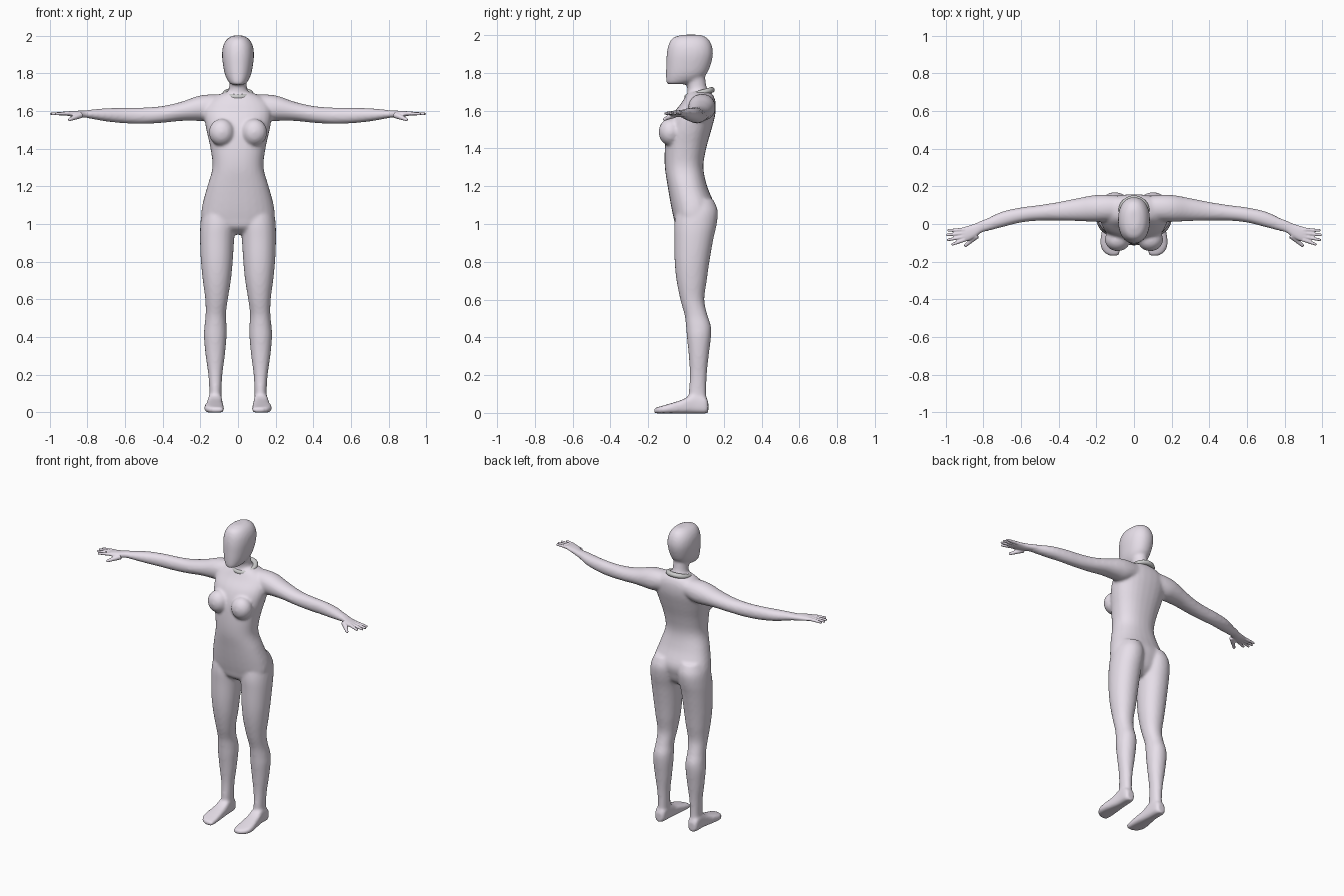
import bpy, bmesh, math
from mathutils import Vector, Matrix


def material(name, rgb):
    m = bpy.data.materials.new(name)
    m.diffuse_color = (*rgb, 1)
    return m


SKIN = material("pale_lilac", (0.80, 0.74, 0.82))
METAL = material("soft_grey", (0.62, 0.63, 0.62))


def spline(rows, steps=5):
    """Catmull-Rom resampling of section rows."""
    out = []
    for i in range(len(rows) - 1):
        p = [rows[max(0, min(len(rows) - 1, i + k))] for k in (-1, 0, 1, 2)]
        for s in range(steps):
            t = s / steps
            out.append([0.5 * (2 * b + (c - a) * t + (2 * a - 5 * b + 4 * c - d) * t * t
                               + (3 * b - a - 3 * c + d) * t ** 3) for a, b, c, d in zip(*p)])
    return out + [list(rows[-1])]


def loft(bm, rows, axis, power=2.0, flip=1, n=28):
    """Rows are (position on axis, a0, a1, b0, b1); a and b are the other two axes."""
    rings = []
    for u, a0, a1, b0, b1 in spline(rows):
        ring = []
        for k in range(n):
            t = 2 * math.pi * k / n
            c, s = math.cos(t), math.sin(t)
            a = (a0 + a1) / 2 + (a1 - a0) / 2 * math.copysign(abs(c) ** (2 / power), c)
            b = (b0 + b1) / 2 + (b1 - b0) / 2 * math.copysign(abs(s) ** (2 / power), s)
            x, y, z = {"x": (u, a, b), "y": (a, u, b), "z": (a, b, u)}[axis]
            ring.append(bm.verts.new((x * flip, y, z)))
        rings.append(ring)
    for r, q in zip(rings, rings[1:]):
        for k in range(n):
            bm.faces.new((r[k], r[(k + 1) % n], q[(k + 1) % n], q[k]))
    bm.faces.new(rings[0])
    bm.faces.new(rings[-1])


def ball(bm, centre, radii):
    bmesh.ops.create_uvsphere(bm, u_segments=24, v_segments=16, radius=1,
                              matrix=Matrix.Translation(centre) @ Matrix.Diagonal((*radii, 1)))


def finger(bm, p0, p1, r0, r1):
    p0, p1 = Vector(p0), Vector(p1)
    d = p1 - p0
    rot = d.to_track_quat("Z", "Y").to_matrix().to_4x4()
    bmesh.ops.create_cone(bm, cap_ends=True, segments=12, radius1=r0, radius2=r1, depth=d.length,
                          matrix=Matrix.Translation((p0 + p1) / 2) @ rot)
    ball(bm, p1, (r1, r1, r1))


def finish(name, bm, voxel, smooth):
    bmesh.ops.recalc_face_normals(bm, faces=bm.faces)
    me = bpy.data.meshes.new(name)
    bm.to_mesh(me)
    bm.free()
    ob = bpy.data.objects.new(name, me)
    bpy.context.collection.objects.link(ob)
    me.materials.append(SKIN)
    r = ob.modifiers.new("fuse", "REMESH")
    r.mode, r.voxel_size, r.use_smooth_shade = "VOXEL", voxel, True
    s = ob.modifiers.new("soften", "SMOOTH")
    s.factor, s.iterations = 0.5, smooth
    return ob


body = bmesh.new()

# torso
loft(body, [
    (0.945, -0.07, 0.07, 0.00, 0.08), (0.98, -0.15, 0.15, -0.05, 0.12),
    (1.03, -0.192, 0.192, -0.065, 0.14), (1.10, -0.19, 0.19, -0.08, 0.15),
    (1.20, -0.163, 0.163, -0.097, 0.112), (1.30, -0.136, 0.136, -0.112, 0.092),
    (1.40, -0.146, 0.146, -0.112, 0.107), (1.50, -0.168, 0.168, -0.10, 0.135),
    (1.58, -0.18, 0.18, -0.07, 0.155), (1.64, -0.17, 0.17, -0.025, 0.157),
    (1.68, -0.12, 0.12, 0.00, 0.145), (1.70, -0.07, 0.07, 0.015, 0.125)], "z", 2.3)

# neck
loft(body, [(1.62, -0.09, 0.09, -0.01, 0.14), (1.68, -0.062, 0.062, 0.005, 0.127),
            (1.73, -0.047, 0.047, 0.005, 0.108), (1.80, -0.05, 0.05, -0.02, 0.10)], "z")

# head
loft(body, [
    (1.74, -0.034, 0.034, -0.10, -0.01), (1.755, -0.05, 0.05, -0.105, 0.055),
    (1.79, -0.068, 0.068, -0.106, 0.105), (1.84, -0.079, 0.079, -0.105, 0.13),
    (1.90, -0.085, 0.085, -0.102, 0.143), (1.95, -0.078, 0.078, -0.092, 0.135),
    (1.985, -0.056, 0.056, -0.07, 0.112), (2.002, -0.024, 0.024, -0.02, 0.075)], "z", 2.2)

for side in (1, -1):
    # leg
    loft(body, [
        (0.04, 0.088, 0.158, 0.02, 0.115), (0.10, 0.088, 0.152, 0.015, 0.108),
        (0.20, 0.083, 0.158, 0.02, 0.11), (0.30, 0.070, 0.172, 0.015, 0.12),
        (0.40, 0.061, 0.181, 0.005, 0.132), (0.46, 0.061, 0.178, 0.00, 0.132),
        (0.52, 0.064, 0.172, -0.008, 0.113), (0.60, 0.054, 0.174, -0.03, 0.097),
        (0.70, 0.038, 0.187, -0.05, 0.11), (0.80, 0.028, 0.197, -0.06, 0.124),
        (0.92, 0.020, 0.202, -0.062, 0.145), (1.00, 0.012, 0.20, -0.062, 0.163),
        (1.07, 0.01, 0.19, -0.05, 0.168), (1.13, 0.02, 0.165, -0.03, 0.145)], "z", 2.1, side)
    # foot
    loft(body, [
        (0.118, 0.10, 0.145, 0.0, 0.06), (0.10, 0.088, 0.158, -0.003, 0.085),
        (0.04, 0.084, 0.160, -0.003, 0.10), (-0.02, 0.080, 0.168, -0.003, 0.07),
        (-0.10, 0.074, 0.180, -0.003, 0.045), (-0.145, 0.075, 0.165, -0.003, 0.032),
        (-0.17, 0.082, 0.13, -0.001, 0.024)], "y", 3.2, side)
    # arm
    loft(body, [
        (0.08, 0.02, 0.150, 1.57, 1.688), (0.16, 0.012, 0.156, 1.548, 1.688),
        (0.22, 0.012, 0.152, 1.548, 1.678), (0.30, 0.016, 0.137, 1.548, 1.65),
        (0.40, 0.018, 0.117, 1.538, 1.627), (0.50, 0.018, 0.101, 1.532, 1.619),
        (0.60, 0.008, 0.088, 1.535, 1.618), (0.70, -0.017, 0.066, 1.545, 1.615),
        (0.78, -0.038, 0.030, 1.559, 1.608), (0.81, -0.045, 0.018, 1.564, 1.604)], "x", 2.1, side)
    # breast
    ball(body, (0.087 * side, -0.083, 1.487), (0.068, 0.062, 0.072))

finish("body", body, 0.009, 6)

# hands with fingers
for side, label in ((1, "left"), (-1, "right")):
    hand = bmesh.new()
    loft(hand, [
        (0.77, -0.034, 0.032, 1.561, 1.606), (0.81, -0.045, 0.017, 1.565, 1.604),
        (0.85, -0.075, 0.000, 1.566, 1.602), (0.89, -0.092, -0.012, 1.572, 1.600),
        (0.915, -0.093, -0.020, 1.577, 1.597)], "x", 2.3, side)
    for y0, tip, y1 in ((-0.030, 0.985, -0.034), (-0.048, 0.992, -0.058),
                        (-0.066, 0.987, -0.084), (-0.083, 0.965, -0.108)):
        finger(hand, (0.90 * side, y0, 1.588), (tip * side, y1, 1.585), 0.0115, 0.0075)
    finger(hand, (0.835 * side, -0.06, 1.58), (0.895 * side, -0.114, 1.555), 0.018, 0.009)
    finish(label + "_hand", hand, 0.004, 3)

# neck ring, higher at the back
bpy.ops.mesh.primitive_torus_add(major_segments=40, minor_segments=14, major_radius=0.067,
                                 minor_radius=0.0155, location=(0, 0.072, 1.692),
                                 rotation=(0.27, 0, 0))
ring = bpy.context.object
ring.name = "neck_ring"
ring.data.materials.append(METAL)
bpy.ops.object.shade_smooth()
